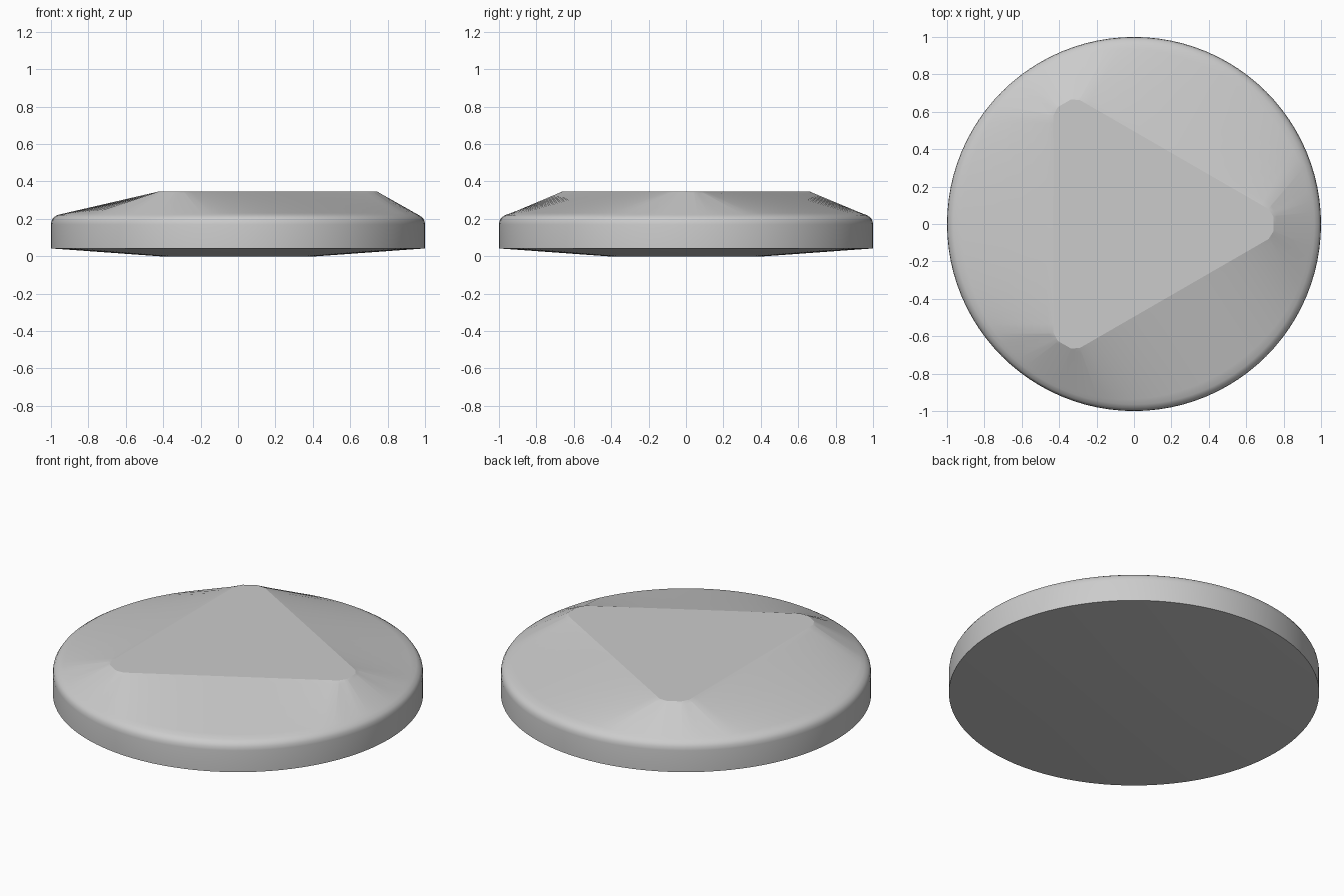
import bpy, bmesh, math
from mathutils import Vector
from mathutils.geometry import intersect_point_line

if "Cube" in bpy.data.objects:
    bpy.data.objects.remove(bpy.data.objects["Cube"], do_unlink=True)

SIDES = 96
TOP = 0.345

grey = bpy.data.materials.new("plain_grey")
grey.use_nodes = True
grey.diffuse_color = (0.6, 0.6, 0.6, 1)
grey.node_tree.nodes["Principled BSDF"].inputs["Base Color"].default_value = (0.6, 0.6, 0.6, 1)

# Triangle with three softened corners
corner = [(0.72, -0.08), (0.745, -0.04), (0.745, 0.04), (0.72, 0.08)]
triangle = []
for k in range(3):
    a = k * math.tau / 3
    for x, y in corner:
        triangle.append(Vector((x * math.cos(a) - y * math.sin(a),
                                x * math.sin(a) + y * math.cos(a), TOP)))


def closest_on_triangle(p):
    """Nearest outline point, so the sides spread flat and the corners fan out."""
    best = []
    for a, b in zip(triangle, triangle[1:] + triangle[:1]):
        q, t = intersect_point_line(p, a, b)
        best.append(a.lerp(b, min(max(t, 0), 1)))
    return min(best, key=lambda q: (q - p).length)


def circle(r, z):
    return [Vector((r * math.cos(i * math.tau / SIDES),
                    r * math.sin(i * math.tau / SIDES), z)) for i in range(SIDES)]


# Underside, wall and rounded rim
profile = [(0.42, 0), (1, 0.042), (1, 0.17), (0.997, 0.19), (0.986, 0.208), (0.965, 0.221)]
rings = [circle(r, z) for r, z in profile]

# Slope from the rim up to the triangular top
rim = rings[-1]
outline = [closest_on_triangle(p) for p in rim]
for t in (0.08, 0.92):
    rings.append([p.lerp(q, t) for p, q in zip(rim, outline)])
rings.append(outline)

bm = bmesh.new()
loops = [[bm.verts.new(p) for p in ring] for ring in rings]
for low, high in zip(loops, loops[1:]):
    for i in range(SIDES):
        j = (i + 1) % SIDES
        bm.faces.new((low[i], low[j], high[j], high[i]))
bm.faces.new(loops[0][::-1])
bm.faces.new(loops[-1])
bmesh.ops.remove_doubles(bm, verts=bm.verts, dist=0.0005)
bmesh.ops.recalc_face_normals(bm, faces=bm.faces)

# Smooth faces, with crisp edges around the top and the bottom of the wall
for f in bm.faces:
    f.smooth = True
for e in bm.edges:
    at_top = all(v.co.z > TOP - 0.001 for v in e.verts)
    at_base = all(abs(v.co.z - 0.042) < 0.001 for v in e.verts)
    if at_top or at_base:
        e.smooth = False

mesh = bpy.data.meshes.new("faceted_disc")
bm.to_mesh(mesh)
bm.free()
mesh.materials.append(grey)
disc = bpy.data.objects.new("faceted_disc", mesh)
bpy.context.collection.objects.link(disc)
